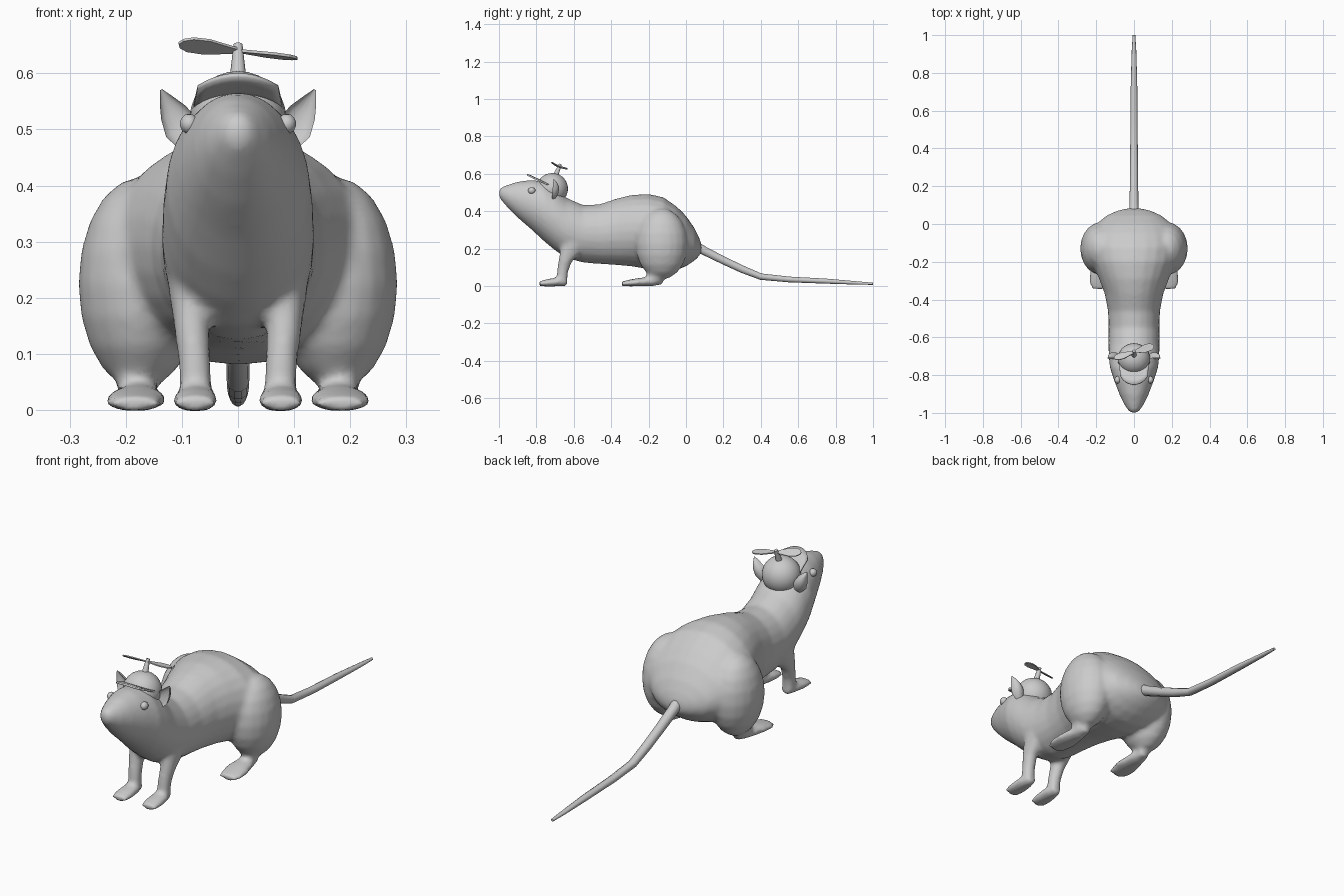
import bpy, bmesh, math
from mathutils import Vector, Matrix

if "Cube" in bpy.data.objects:
    bpy.data.objects.remove(bpy.data.objects["Cube"])


def make(name, bm):
    bmesh.ops.recalc_face_normals(bm, faces=bm.faces[:])
    me = bpy.data.meshes.new(name)
    bm.to_mesh(me)
    bm.free()
    ob = bpy.data.objects.new(name, me)
    bpy.context.collection.objects.link(ob)
    return ob


def smooth(ob, angle=50):
    bpy.ops.object.select_all(action='DESELECT')
    ob.select_set(True)
    bpy.context.view_layer.objects.active = ob
    bpy.ops.object.shade_smooth_by_angle(angle=math.radians(angle))


def loft(name, st, n=16, axis=None, cup=False):
    """Skin rings (x, y, z, half width, half height) along a path."""
    bm = bmesh.new()
    rings = []
    for i, (x, y, z, w, h) in enumerate(st):
        a = Vector(st[max(i - 1, 0)][:3])
        b = Vector(st[min(i + 1, len(st) - 1)][:3])
        t = Vector(axis) if axis else (b - a).normalized()
        side = (Vector((1, 0, 0)) - t * t.x).normalized()
        up = side.cross(t)
        ring = []
        for k in range(n):
            c, s = math.cos(2 * math.pi * k / n), math.sin(2 * math.pi * k / n)
            if cup and s > 0:
                s *= -0.45
            ring.append(bm.verts.new(Vector((x, y, z)) + side * w * c + up * h * s))
        rings.append(ring)
    for p, q in zip(rings, rings[1:]):
        for k in range(n):
            bm.faces.new((p[k], p[(k + 1) % n], q[(k + 1) % n], q[k]))
    bm.faces.new(rings[0])
    bm.faces.new(rings[-1])
    return make(name, bm)


def ball(name, loc, r, seg=20):
    bm = bmesh.new()
    bmesh.ops.create_uvsphere(bm, u_segments=seg, v_segments=seg // 2, radius=1,
                              matrix=Matrix.LocRotScale(Vector(loc), None, Vector(r)))
    return make(name, bm)


# Torso and head: y, bottom z, top z, half width
slices = [(-1.0, .475, .515, .015), (-.985, .455, .53, .032), (-.95, .415, .542, .055),
          (-.9, .365, .558, .078), (-.83, .305, .567, .105), (-.76, .24, .56, .128),
          (-.7, .19, .525, .134), (-.64, .15, .472, .136), (-.55, .125, .433, .135),
          (-.46, .118, .437, .138), (-.37, .112, .468, .155), (-.29, .105, .487, .185),
          (-.2, .09, .492, .225), (-.12, .08, .474, .245), (-.05, .085, .425, .235),
          (0, .105, .375, .2), (.045, .135, .31, .145), (.07, .16, .26, .09), (.082, .18, .225, .04)]
parts = [loft("body", [(0, y, (a + b) / 2, w, (b - a) / 2) for y, a, b, w in slices],
              24, axis=(0, 1, 0))]

# Legs, feet and haunches
for s in (1, -1):
    parts.append(loft("front_leg", [
        (s * .085, -.57, .29, .05, .09), (s * .085, -.61, .21, .038, .06),
        (s * .082, -.645, .14, .031, .037), (s * .077, -.66, .08, .029, .03),
        (s * .075, -.665, .02, .03, .03)]))
    parts.append(loft("front_foot", [
        (s * .075, -.635, .025, .022, .025), (s * .075, -.68, .023, .036, .025),
        (s * .076, -.74, .017, .044, .02), (s * .077, -.785, .012, .036, .013)]))
    parts.append(ball("haunch", (s * .175, -.13, .225), (.11, .14, .19)))
    parts.append(loft("hind_leg", [
        (s * .19, -.13, .2, .08, .12), (s * .192, -.15, .12, .062, .085),
        (s * .185, -.165, .07, .036, .045), (s * .18, -.17, .025, .032, .035)]))
    parts.append(loft("hind_foot", [
        (s * .172, -.125, .03, .022, .022), (s * .176, -.18, .025, .038, .026),
        (s * .181, -.26, .02, .054, .022), (s * .184, -.31, .015, .054, .017),
        (s * .185, -.345, .011, .042, .012)]))

# Blend the flesh parts into one skin
bpy.ops.object.select_all(action='DESELECT')
for p in parts:
    p.select_set(True)
body = parts[0]
bpy.context.view_layer.objects.active = body
bpy.ops.object.join()
m = body.modifiers.new("skin", 'REMESH')
m.mode = 'VOXEL'
m.voxel_size = .011
m.use_smooth_shade = True
m = body.modifiers.new("soften", 'SMOOTH')
m.factor = .5
m.iterations = 5

# Tail
smooth(loft("tail", [(0, .05, .215, .027, .027), (0, .1, .187, .024, .024), (0, .2, .137, .022, .022),
                     (0, .3, .09, .021, .021), (0, .4, .05, .02, .018), (0, .55, .035, .019, .016),
                     (0, .75, .026, .017, .014), (0, .92, .016, .012, .009), (0, 1, .012, .007, .006)], 10))

# Ears and eyes
for s in (1, -1):
    smooth(loft("ear", [(s * .085, -.715, .475, .022, .02), (s * .1, -.715, .502, .032, .035),
                        (s * .115, -.712, .53, .025, .034), (s * .128, -.71, .553, .013, .022),
                        (s * .137, -.708, .571, .002, .003)], 14, cup=True))
    smooth(ball("eye", (s * .087, -.825, .51), (.017, .02, .018), 14))

# Cap dome
smooth(ball("cap_dome", (0, -.715, .52), (.086, .084, .084), 28))

# Cap visor: curved sheet tilted up at the front
bm = bmesh.new()
grid = []
for j in range(4):
    v = j / 3
    row = []
    for i in range(11):
        u = i / 5 - 1
        row.append(bm.verts.new((u * (.08 - .008 * v),
                                 -.77 + .04 * u * u - v * (.08 - .015 * u ** 4) - .012 * v * u * u,
                                 .56 + .037 * v - .022 * u * u)))
    grid.append(row)
for p, q in zip(grid, grid[1:]):
    for i in range(10):
        bm.faces.new((p[i], p[i + 1], q[i + 1], q[i]))
visor = make("cap_visor", bm)
m = visor.modifiers.new("thickness", 'SOLIDIFY')
m.thickness = .008
m.offset = 0
smooth(visor, 40)

# Propeller spindle
smooth(loft("spindle", [(0, -.697, .59, .015, .015), (0, -.672, .652, .008, .008)], 10))

# Propeller blades, built flat then tilted with the spindle
bm = bmesh.new()
outline = [(.0, .006), (.03, .013), (.06, .02), (.09, .019), (.106, .011), (.112, 0)]
for s in (1, -1):
    pts = [(x, w) for x, w in outline] + [(x, -w) for x, w in outline[-2::-1]]
    bm.faces.new([bm.verts.new((s * x, w, s * w * .25)) for x, w in pts])
spin = Matrix.Rotation(math.radians(-22), 4, 'X') @ Matrix.Rotation(math.radians(19), 4, 'Z')
bmesh.ops.transform(bm, matrix=Matrix.Translation((0, -.678, .64)) @ spin, verts=bm.verts[:])
prop = make("propeller", bm)
m = prop.modifiers.new("thickness", 'SOLIDIFY')
m.thickness = .005
m.offset = 0
